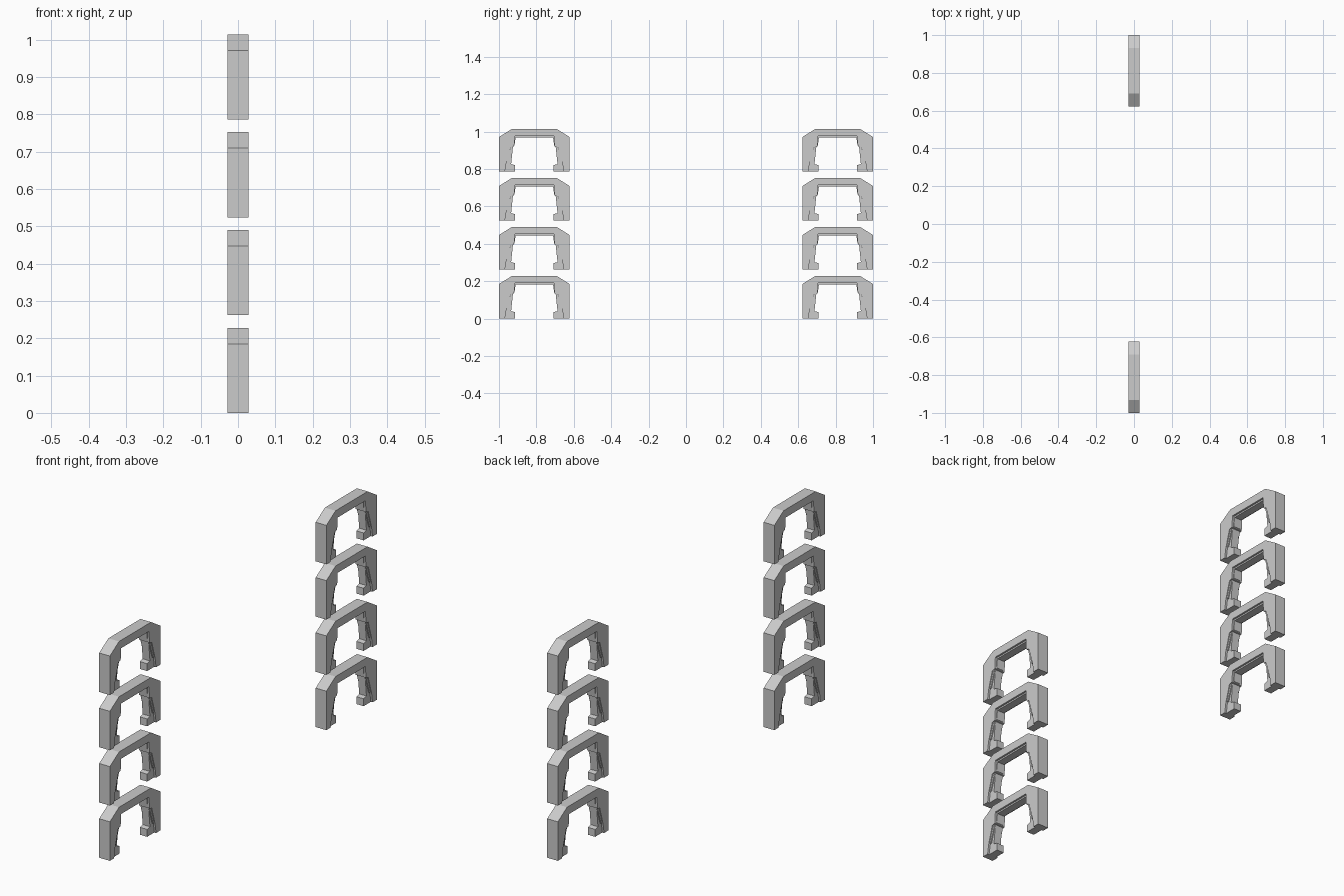
import bpy, bmesh

if "Cube" in bpy.data.objects:
    bpy.data.objects.remove(bpy.data.objects["Cube"])

PITCH = 0.262    # vertical spacing of the brackets
OFFSET = 0.811   # distance of each stack from the centre


def add_prism(bm, pts, x0, x1):
    """Extrude a (y, z) outline along x."""
    face = bm.faces.new([bm.verts.new((x0, y, z)) for y, z in pts])
    out = bmesh.ops.extrude_face_region(bm, geom=[face])
    verts = [g for g in out["geom"] if isinstance(g, bmesh.types.BMVert)]
    bmesh.ops.translate(bm, verts=verts, vec=(x1 - x0, 0, 0))


def make_mesh(name, prisms):
    bm = bmesh.new()
    for pts, x0, x1 in prisms:
        add_prism(bm, pts, x0, x1)
    bmesh.ops.recalc_face_normals(bm, faces=bm.faces[:])
    mesh = bpy.data.meshes.new(name)
    bm.to_mesh(mesh)
    bm.free()
    return mesh


def arch(half):
    """Mirror the right half of an outline across y = 0."""
    return half + [(-y, z) for y, z in reversed(half)]


# full-width outer arch: inner edge from the crown down, then outer edge up
shell = arch([(0.104, 0.190), (0.108, 0.135), (0.125, 0.130), (0.150, 0.045),
              (0.157, 0.0), (0.189, 0.0), (0.189, 0.185), (0.120, 0.228)])
# narrower liner with stepped legs and inward feet
liner = arch([(0.100, 0.183), (0.106, 0.140), (0.114, 0.136), (0.124, 0.040),
              (0.103, 0.035), (0.103, 0.0), (0.165, 0.0), (0.160, 0.050),
              (0.128, 0.150), (0.118, 0.200)])
# slanted side strips on the legs
strip = [(0.114, 0.132), (0.122, 0.136), (0.149, 0.054), (0.140, 0.050)]
strips = []
for s in (-1, 1):
    pts = [(s * y, z) for y, z in strip]
    strips += [(pts, 0.017, 0.024), (pts, -0.024, -0.017)]

meshes = {
    "bracket_arch": make_mesh("bracket_arch", [(shell, -0.028, 0.028)]),
    "bracket_liner": make_mesh("bracket_liner", [(liner, -0.019, 0.019)]),
    "leg_strips": make_mesh("leg_strips", strips),
}

# two stacks of four brackets
for side, label in ((-1, "front"), (1, "back")):
    for i in range(4):
        for part, mesh in meshes.items():
            ob = bpy.data.objects.new(f"{label}_{part}_{i + 1}", mesh)
            ob.location = (0, side * OFFSET, i * PITCH)
            bpy.context.collection.objects.link(ob)
